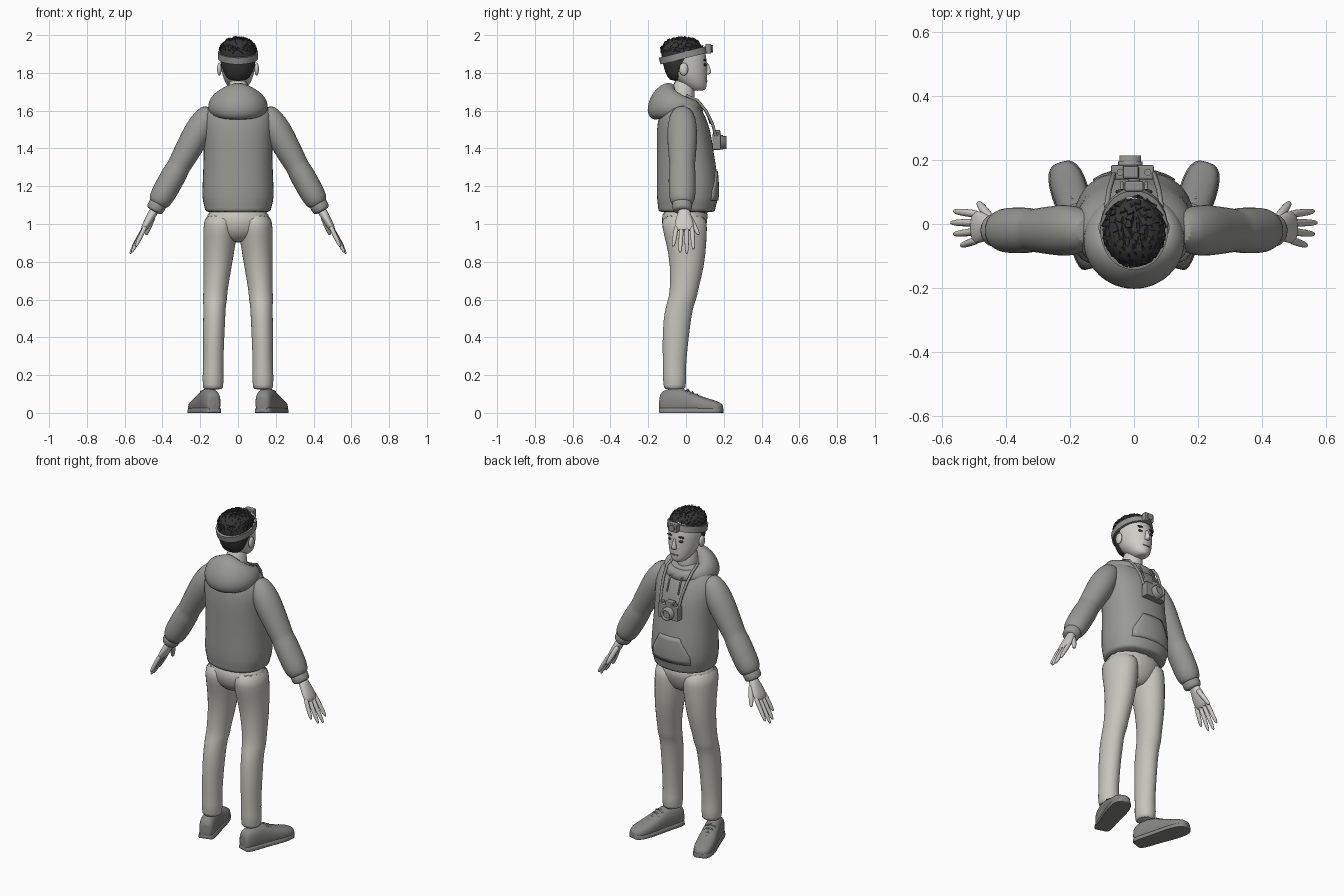
import bpy, bmesh, math, random
from mathutils import Vector, Matrix

if "Cube" in bpy.data.objects:
    bpy.data.objects.remove(bpy.data.objects["Cube"], do_unlink=True)
random.seed(4)


def material(name, r, g, b):
    m = bpy.data.materials.new(name)
    m.use_nodes = True
    m.diffuse_color = (r, g, b, 1)
    m.node_tree.nodes["Principled BSDF"].inputs["Base Color"].default_value = (r, g, b, 1)
    return m


skin = material("skin", .62, .61, .57)
hoodie = material("hoodie_grey", .32, .32, .3)
denim = material("trouser_grey", .56, .55, .5)
leather = material("shoe_grey", .24, .24, .23)
gear = material("gear_grey", .28, .28, .27)
dark = material("hair_black", .035, .035, .035)


def finish(bm, name, mat, mirror=False, subd=0, smooth=True):
    bmesh.ops.recalc_face_normals(bm, faces=bm.faces)
    me = bpy.data.meshes.new(name)
    bm.to_mesh(me)
    bm.free()
    ob = bpy.data.objects.new(name, me)
    bpy.context.collection.objects.link(ob)
    me.materials.append(mat)
    for p in me.polygons:
        p.use_smooth = smooth and len(p.vertices) < 5
    if mirror:
        ob.modifiers.new("mirror", "MIRROR").use_mirror_merge = False
    if subd:
        s = ob.modifiers.new("subdivision", "SUBSURF")
        s.levels = s.render_levels = subd
    return ob


def add_loft(bm, rings, axis=(0, 0, 1), n=16, square=1, low=-9, high=9):
    """Elliptical rings (centre, rx, ry) joined along one axis and capped."""
    axis = Vector(axis).normalized()
    ref = Vector((0, 0, 1)) if abs(axis.y) > .9 else Vector((0, 1, 0))
    u = ref.cross(axis).normalized()
    v = axis.cross(u)
    soft = lambda c: math.copysign(abs(c) ** square, c)
    loops = []
    for centre, rx, ry in rings:
        loop = []
        for i in range(n):
            a = math.tau * i / n
            p = Vector(centre) + u * rx * soft(math.cos(a)) + v * ry * soft(math.sin(a))
            p.z = min(max(p.z, low), high)
            loop.append(bm.verts.new(p))
        loops.append(loop)
    for a, b in zip(loops, loops[1:]):
        for i in range(n):
            j = (i + 1) % n
            bm.faces.new((a[i], a[j], b[j], b[i]))
    bm.faces.new(loops[0])
    bm.faces.new(loops[-1])


def loft(name, rings, mat, mirror=False, subd=1, **kw):
    bm = bmesh.new()
    add_loft(bm, rings, **kw)
    return finish(bm, name, mat, mirror, subd)


def column(rows):
    """Rows of (z, x, y, rx, ry) as horizontal rings."""
    return [((x, y, z), rx, ry) for z, x, y, rx, ry in rows]


def ball(name, pos, size, mat, mirror=False):
    bm = bmesh.new()
    bmesh.ops.create_uvsphere(bm, u_segments=16, v_segments=10, radius=1,
                              matrix=Matrix.LocRotScale(Vector(pos), None, Vector(size)))
    return finish(bm, name, mat, mirror)


def box(name, pos, size, mat, bevel=.006):
    bm = bmesh.new()
    bmesh.ops.create_cube(bm, size=1, matrix=Matrix.LocRotScale(Vector(pos), None, Vector(size)))
    bmesh.ops.bevel(bm, geom=bm.edges[:], offset=bevel, segments=2, affect="EDGES", profile=.5)
    return finish(bm, name, mat, smooth=False)


def cord(name, points, radius, mat, mirror=True):
    cu = bpy.data.curves.new(name, "CURVE")
    cu.dimensions = "3D"
    cu.bevel_depth, cu.bevel_resolution = radius, 1
    sp = cu.splines.new("POLY")
    sp.points.add(len(points) - 1)
    for p, co in zip(sp.points, points):
        p.co = (*co, 1)
    cu.materials.append(mat)
    ob = bpy.data.objects.new(name, cu)
    bpy.context.collection.objects.link(ob)
    if mirror:
        ob.modifiers.new("mirror", "MIRROR")


# Trousers: seat and two legs leaning slightly back
loft("trouser_seat", column([(.9, 0, .0, .05, .06), (.94, 0, -.01, .13, .1), (1, 0, -.01, .175, .125),
                             (1.1, 0, 0, .17, .13)]), denim)
loft("trouser_legs", column([
    (1.06, .09, -.01, .088, .12), (.98, .094, -.008, .092, .123), (.9, .098, .002, .088, .108),
    (.78, .108, .008, .077, .092), (.64, .12, -.012, .064, .075), (.6, .122, -.02, .066, .077),
    (.57, .124, -.032, .06, .074), (.5, .126, -.047, .06, .075), (.36, .13, -.058, .056, .069),
    (.22, .131, -.062, .054, .06), (.18, .132, -.06, .059, .065), (.15, .132, -.06, .053, .058),
    (.12, .132, -.06, .058, .062)]), denim, mirror=True)

# Shoes turned outwards, with soles and laces
toe_dir = Vector((.3, .954, 0))
heel = Vector((.125, -.138, 0))
shoe = [(0, .03, .09), (.015, .042, .12), (.06, .048, .13), (.12, .048, .135), (.18, .053, .108),
        (.25, .058, .08), (.31, .053, .066), (.34, .035, .05), (.348, .015, .04)]
loft("shoes", [(heel + toe_dir * s + Vector((0, 0, h * .45)), w, h * .55) for s, w, h in shoe],
     leather, mirror=True, axis=toe_dir, square=.8, low=.008)
loft("shoe_soles", [(heel + toe_dir * s, w + .004, .06) for s, w, h in shoe],
     leather, mirror=True, axis=toe_dir, square=.7, low=0, high=.026)
side = Vector((.954, -.3, 0))
for k in range(4):
    mid = heel + toe_dir * (.155 + .025 * k) + Vector((0, 0, .124 - .013 * k))
    drop = Vector((0, 0, .014))
    cord("shoe_lace", [mid - side * .03 - drop, mid, mid + side * .03 - drop], .005, leather)

# Hoodie body
body = loft("hoodie_body", column([
    (1.06, 0, .003, .165, .145), (1.07, 0, .004, .178, .153), (1.1, 0, .005, .18, .155),
    (1.13, 0, .008, .194, .165), (1.25, 0, .008, .188, .164), (1.4, 0, -.006, .182, .15),
    (1.5, 0, -.013, .19, .145), (1.58, 0, -.023, .19, .122), (1.64, 0, -.025, .15, .09),
    (1.68, 0, -.02, .08, .06)]), hoodie, square=.88, n=20)

# Sleeves, cuffs and hands share one slanted axis
arm_axis = Vector((.486, 0, -.874))


def along(t, y=-.02, out=0):
    return Vector((.15 + out * .874, y, 1.6 + out * .486)) + arm_axis * t


loft("sleeves", [(along(t), r, r * 1.08) for t, r in (
    (-.02, .04), (.04, .066), (.12, .078), (.22, .072), (.31, .066), (.34, .062), (.37, .068),
    (.46, .068), (.53, .066), (.56, .054), (.57, .044))], hoodie, mirror=True, axis=arm_axis)
loft("cuffs", [(along(t), r, r * 1.1) for t, r in ((.55, .044), (.56, .05), (.6, .048), (.61, .04))],
     hoodie, mirror=True, axis=arm_axis)
loft("palms", [(along(t, -.01), a, b) for t, a, b in (
    (.59, .026, .03), (.63, .024, .036), (.67, .022, .05), (.71, .019, .052), (.73, .012, .045))],
    skin, mirror=True, axis=arm_axis)
bm = bmesh.new()


def finger(start, tip, r):
    steps = ((0, .8), (.1, 1), (.5, .95), (.85, .8), (1, .4))
    add_loft(bm, [(start.lerp(tip, f), r * k, r * k) for f, k in steps], axis=tip - start, n=8)


for k, end in enumerate((.82, .86, .87, .845)):
    finger(along(.7, -.05 + .027 * k), along(end, -.068 + .036 * k, .004 * k - .008), .0135)
finger(along(.63, .015, -.01), along(.74, .068, -.025), .016)
finish(bm, "fingers", skin, mirror=True, subd=1)

# Hood lying on the shoulders: a collar ring that swells towards the back
bm = bmesh.new()
n, m = 28, 12
grid = []
for i in range(n):
    a = math.tau * i / n
    w = (1 + math.cos(a)) / 2
    loop = []
    for j in range(m):
        b = math.tau * j / m
        dz = (.036 + .066 * w ** 1.5) * math.sin(b)
        rad = (.028 + .045 * w) * math.cos(b) - .35 * w * dz
        loop.append(bm.verts.new(((.108 + rad) * math.sin(a), -.03 - (.097 + rad) * math.cos(a),
                                  1.615 + .035 * w + dz)))
    grid.append(loop)
for i in range(n):
    for j in range(m):
        a, b, k = grid[i], grid[(i + 1) % n], (j + 1) % m
        bm.faces.new((a[j], a[k], b[k], b[j]))
finish(bm, "hood", hoodie, subd=1)
cord("hood_strings", [(.035, .075, 1.63), (.038, .105, 1.6), (.038, .13, 1.53)], .005, hoodie)

# Front pocket pressed onto the hoodie
bm = bmesh.new()
rows, cols = 6, 10
pocket = []
for r in range(rows + 1):
    f = r / rows
    half = .125 if f < .3 else .125 - .06 * (f - .3) / .7
    pocket.append([bm.verts.new((half * (2 * c / cols - 1), .3, 1.125 + .155 * f)) for c in range(cols + 1)])
for a, b in zip(pocket, pocket[1:]):
    for c in range(cols):
        bm.faces.new((a[c], b[c], b[c + 1], a[c + 1]))
patch = finish(bm, "front_pocket", hoodie)
wrap = patch.modifiers.new("wrap", "SHRINKWRAP")
wrap.target, wrap.wrap_method = body, "PROJECT"
wrap.use_project_y, wrap.use_negative_direction, wrap.use_positive_direction = True, True, False
thick = patch.modifiers.new("thickness", "SOLIDIFY")
thick.thickness, thick.offset = .012, 0

# Neck, head and face
loft("neck", column([(1.6, 0, -.02, .065, .065), (1.68, 0, -.015, .058, .06), (1.78, 0, -.01, .056, .06)]), skin)
loft("head", column([
    (1.705, 0, .06, .025, .03), (1.715, 0, .058, .042, .05), (1.74, 0, .04, .064, .072),
    (1.78, 0, .017, .083, .097), (1.82, 0, .002, .091, .112), (1.87, 0, -.006, .096, .119),
    (1.93, 0, -.012, .09, .112), (1.97, 0, -.015, .055, .075)]), skin, subd=2)
loft("nose", column([(1.79, 0, .108, .014, .012), (1.8, 0, .116, .018, .021), (1.815, 0, .112, .012, .021),
                     (1.86, 0, .105, .008, .012)]), skin, n=10)
ball("ears", (.099, -.012, 1.82), (.012, .024, .034), skin, True)
ball("eyes", (.037, .1, 1.843), (.014, .008, .007), dark, True)
ball("eyebrows", (.038, .101, 1.868), (.02, .008, .005), dark, True)
ball("mouth", (0, .107, 1.757), (.024, .008, .004), gear)

# Hair: close cap with swept tufts on the crown
loft("hair_cap", column([
    (1.755, 0, -.055, .05, .03), (1.8, 0, -.047, .08, .066), (1.86, 0, -.034, .098, .092),
    (1.91, 0, -.024, .101, .112), (1.95, 0, -.022, .094, .108), (1.985, 0, -.022, .06, .075)]), dark)
bm = bmesh.new()
for k in range(90):
    a = k * 2.4
    h = .08 + .92 * (k + .5) / 90
    ring = math.sqrt(1 - h * h)
    normal = Vector((ring * math.cos(a), ring * math.sin(a), h))
    pos = Vector((normal.x * .09, -.022 + normal.y * .105, 1.915 + normal.z * .066))
    sweep = Vector((random.uniform(-.5, .3), 1, random.uniform(-.2, .5)))
    y = (sweep - normal * sweep.dot(normal) + normal * .15).normalized()
    x = y.cross(normal).normalized()
    turn = Matrix((x, y, x.cross(y))).transposed().to_quaternion()
    bmesh.ops.create_cone(bm, cap_ends=True, segments=5, radius1=.016, radius2=.002, depth=.055,
                          matrix=Matrix.LocRotScale(pos, turn, None) @ Matrix.Rotation(-math.pi / 2, 4, "X"))
finish(bm, "hair_tufts", dark, smooth=False)

# Head lamp on a tilted band
tilt = Vector((0, -.24, .97))
loft("lamp_band", [(Vector((0, -.015, 1.893)) + tilt * s, .106, .128) for s in (-.018, .018)], gear,
     subd=0, axis=tilt, n=32)
box("lamp_body", (0, .118, 1.928), (.06, .032, .052), gear)
loft("lamp_lens", [((0, y, 1.928), .019, .019) for y in (.12, .142)], gear, subd=0, axis=(0, 1, 0))

# Camera hanging on a neck strap
box("camera_body", (-.005, .162, 1.435), (.135, .045, .085), gear)
box("camera_prism", (-.01, .162, 1.482), (.05, .04, .032), gear)
loft("camera_lens", [((-.012, y, 1.432), r, r) for y, r in
                     ((.17, .038), (.195, .038), (.196, .034), (.214, .034), (.214, .025), (.205, .022))],
     gear, subd=0, axis=(0, 1, 0), n=20)
loft("camera_buttons", [((.043, .162, z), .011, .011) for z in (1.47, 1.488)], gear, mirror=True, subd=0, n=12)
cord("camera_strap", [(.062, .158, 1.465), (.068, .14, 1.53), (.078, .105, 1.6), (.085, .06, 1.655),
                      (.08, 0, 1.68)], .008, gear)
